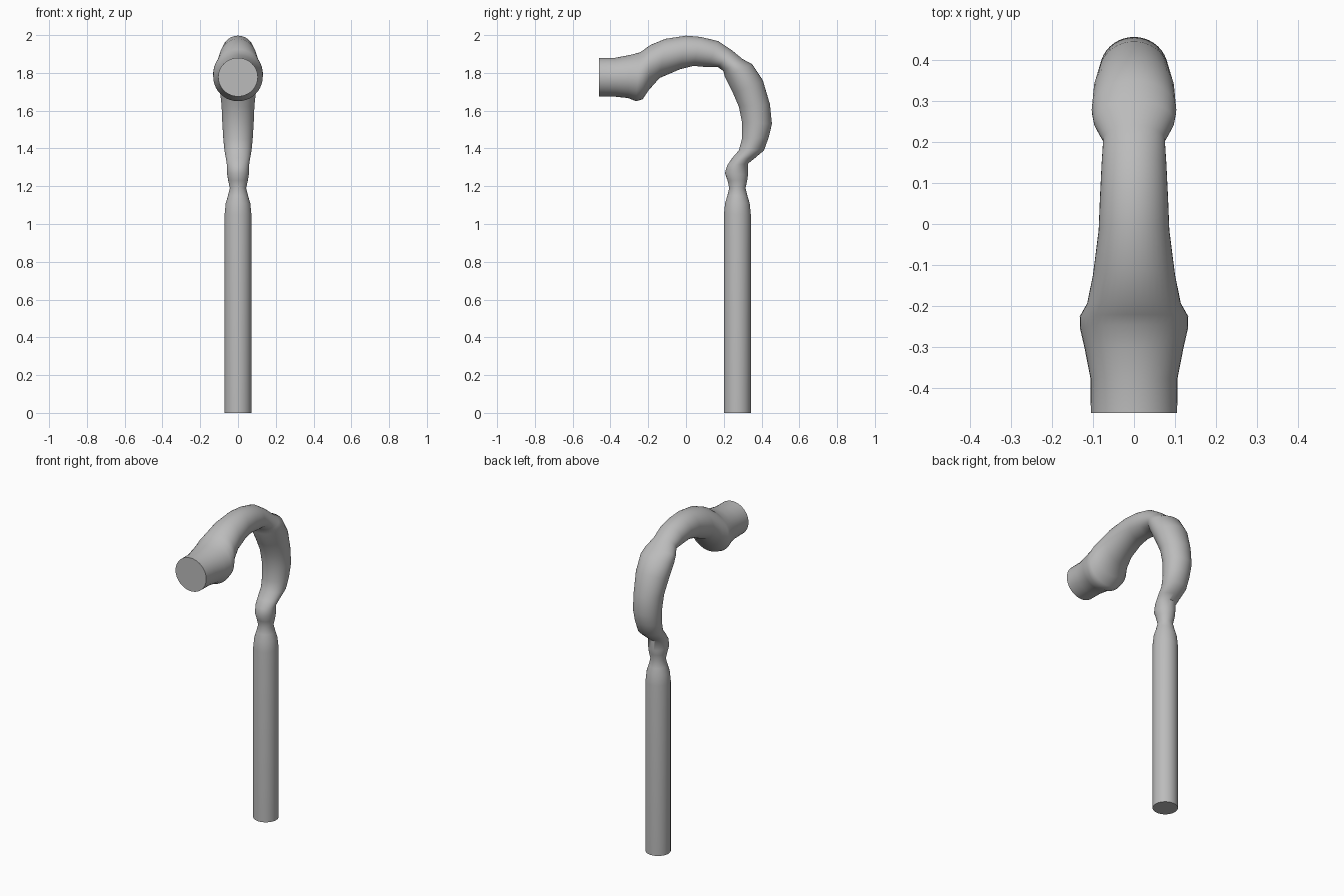
import bpy, bmesh
from math import sin, cos, tau, radians

SIDES = 40

default_cube = bpy.data.objects.get("Cube")
if default_cube:
    bpy.data.objects.remove(default_cube, do_unlink=True)

grey = bpy.data.materials.new("plain grey")
grey.use_nodes = True
tone = (0.5, 0.5, 0.5, 1.0)
grey.diffuse_color = tone
grey.node_tree.nodes["Principled BSDF"].inputs["Base Color"].default_value = tone

# Straight stem and pinched neck: height and radius of round sections
STEM_Y = 0.272
stem = [(0, .071), (1.05, .071), (1.11, .065), (1.15, .053), (1.19, .043), (1.23, .052)]

# Hooked pipe: inner edge (y, z), outer edge (y, z) and half width of each section
hook = [
    (.206, 1.27, .328, 1.26, .058),
    (.218, 1.31, .328, 1.32, .059),
    (.245, 1.35, .36, 1.345, .064),
    (.28, 1.39, .413, 1.39, .072),
    (.296, 1.45, .438, 1.46, .078),
    (.296, 1.54, .455, 1.53, .083),
    (.28, 1.62, .444, 1.635, .087),
    (.25, 1.69, .407, 1.76, .098),
    (.205, 1.78, .35, 1.846, .103),
    (.198, 1.81, .30, 1.873, .098),
    (.17, 1.83, .24, 1.922, .075),
    (.116, 1.83, .17, 1.968, .079),
    (.04, 1.837, .08, 1.99, .083),
    (-.03, 1.82, 0, 1.997, .086),
    (-.14, 1.773, -.11, 1.98, .1),
    (-.196, 1.71, -.19, 1.947, .114),
    (-.23, 1.66, -.22, 1.925, .132),
    (-.265, 1.65, -.245, 1.908, .131),
    (-.307, 1.667, -.3, 1.894, .12),
    (-.375, 1.674, -.375, 1.88, .106),
    (-.46, 1.675, -.46, 1.88, .105),
]
sections = [(STEM_Y - r, z, STEM_Y + r, z, r) for z, r in stem] + hook


def add_ring(bm, section):
    """Elliptical ring spanning the inner and outer edge of a section."""
    y0, z0, y1, z1, width = section
    ring = []
    for i in range(SIDES):
        a = tau * i / SIDES
        t = (1 - cos(a)) / 2
        ring.append(bm.verts.new((width * sin(a), y0 + (y1 - y0) * t, z0 + (z1 - z0) * t)))
    return ring


# Sweep the sections into one closed pipe
bm = bmesh.new()
rings = [add_ring(bm, section) for section in sections]
for low, high in zip(rings, rings[1:]):
    for i in range(SIDES):
        j = (i + 1) % SIDES
        bm.faces.new((low[i], low[j], high[j], high[i]))

# Flat ends
bm.faces.new(rings[0])
bm.faces.new(rings[-1])
bmesh.ops.recalc_face_normals(bm, faces=bm.faces[:])

mesh = bpy.data.meshes.new("hooked_pipe")
bm.to_mesh(mesh)
bm.free()
mesh.materials.append(grey)
pipe = bpy.data.objects.new("hooked_pipe", mesh)
bpy.context.collection.objects.link(pipe)

# Smooth walls with crisp end rims
bpy.ops.object.select_all(action="DESELECT")
pipe.select_set(True)
bpy.context.view_layer.objects.active = pipe
bpy.ops.object.shade_smooth_by_angle(angle=radians(50))
